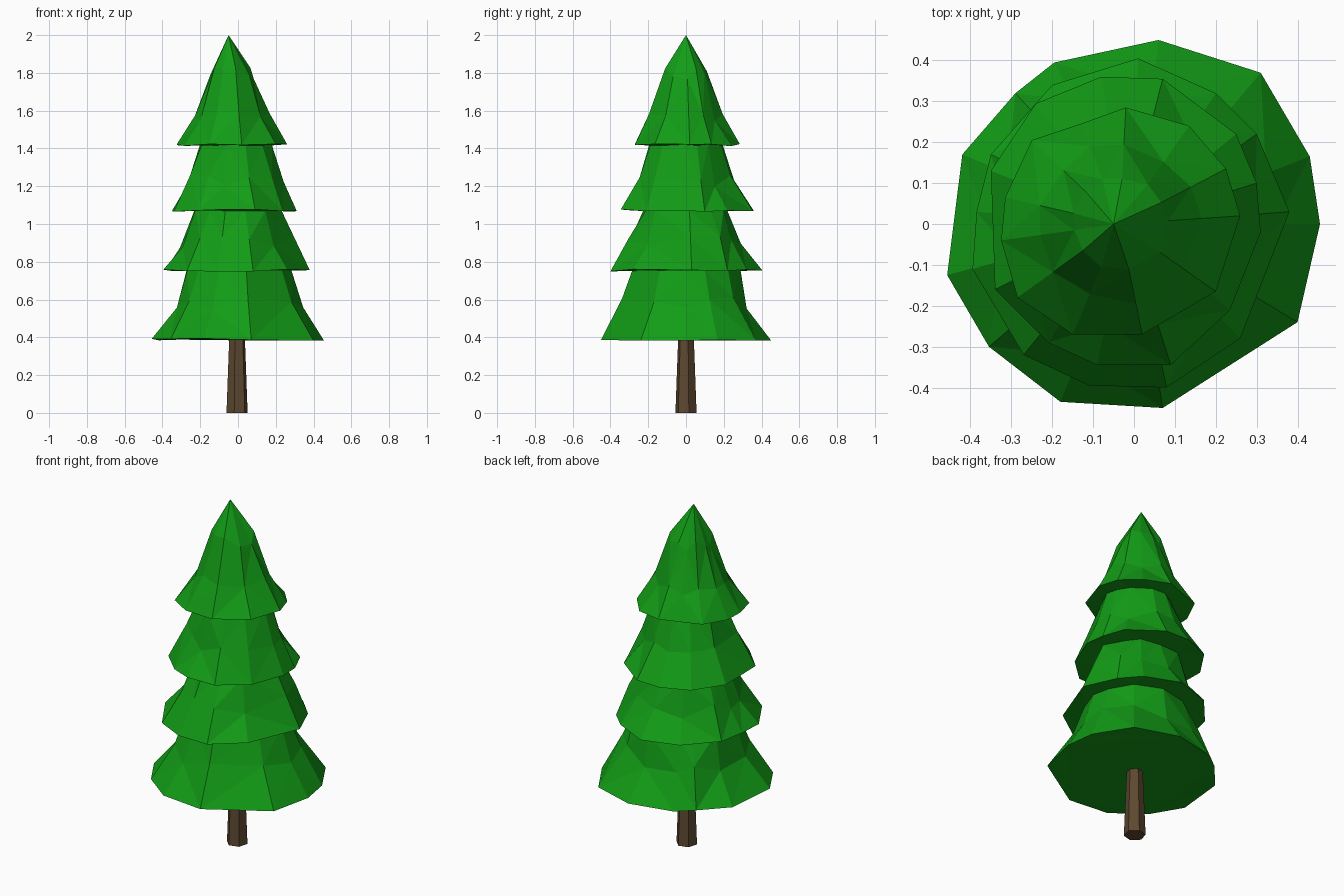
import bpy, bmesh, math, random
from mathutils import Vector

if "Cube" in bpy.data.objects:
    bpy.data.objects.remove(bpy.data.objects["Cube"])

random.seed(4)


def material(name, color):
    m = bpy.data.materials.new(name)
    m.diffuse_color = (*color, 1)
    m.use_nodes = True
    m.node_tree.nodes["Principled BSDF"].inputs["Base Color"].default_value = m.diffuse_color
    return m


def finish(name, bm, mat):
    bmesh.ops.recalc_face_normals(bm, faces=bm.faces[:])
    me = bpy.data.meshes.new(name)
    bm.to_mesh(me)
    bm.free()
    ob = bpy.data.objects.new(name, me)
    bpy.context.collection.objects.link(ob)
    me.materials.append(mat)
    return ob


def bridge(bm, a, b):
    n = len(a)
    for i in range(n):
        bm.faces.new((a[i], a[(i + 1) % n], b[(i + 1) % n], b[i]))


# Outline of each skirt's rim, clockwise from the back
rims = [
    [(.06, .45), (.31, .37), (.43, .165), (.455, 0), (.40, -.24), (.07, -.45),
     (-.18, -.435), (-.355, -.30), (-.457, -.125), (-.42, .17), (-.29, .32), (-.195, .395)],
    [(.01, .405), (.20, .32), (.30, .22), (.38, .03), (.26, -.28), (.08, -.40),
     (-.11, -.395), (-.27, -.32), (-.395, -.11), (-.385, .03), (-.35, .17), (-.20, .34)],
    [(.07, .355), (.25, .22), (.30, .1), (.31, -.02), (.235, -.21), (.09, -.345),
     (-.09, -.345), (-.21, -.29), (-.34, -.16), (-.35, .13), (-.24, .295), (-.08, .36)],
    [(-.02, .285), (.135, .24), (.225, .135), (.26, .02), (.2, -.165), (.02, -.27),
     (-.15, -.27), (-.285, -.18), (-.325, -.04), (-.315, .065), (-.25, .205), (-.13, .245)],
]
# Per skirt: centre x, rim height, then (radius, height) of the rings above the rim
tiers = [
    (0, .388, [(.335, .58), (.28, .755)]),
    (-.01, .755, [(.30, .90), (.23, 1.072)]),
    (-.02, 1.072, [(.25, 1.23), (.19, 1.418)]),
    (-.035, 1.418, [(.195, 1.58), (.115, 1.80)]),
]

# Foliage: stacked faceted skirts joined by flat undersides
bm = bmesh.new()
prev = None
for rim, (cx, z, rings) in zip(rims, tiers):
    ring = [bm.verts.new((x, y, z + random.uniform(-.007, .007))) for x, y in rim]
    if prev:
        bridge(bm, prev, ring)
    else:
        bm.faces.new(ring)
    prev = ring
    for k, (r, h) in enumerate(rings):
        jitter = .035 if k == 0 or z > 1.4 else .003
        nxt = []
        for x, y in rim:
            d = Vector((x - cx, y, 0)).normalized() * r * random.uniform(.95, 1.05)
            nxt.append(bm.verts.new((cx + d.x, d.y, h + random.uniform(-jitter, jitter))))
        bridge(bm, prev, nxt)
        prev = nxt
tip = bm.verts.new((-.05, 0, 2))
for i in range(12):
    bm.faces.new((prev[i], prev[(i + 1) % 12], tip))
bmesh.ops.triangulate(bm, faces=bm.faces[:])
finish("foliage", bm, material("needles", (.006, .33, .008)))

# Trunk: tapered six-sided post
bm = bmesh.new()
loops = []
for r, z in ((.058, 0), (.042, .42)):
    loops.append([bm.verts.new((-.005 + r * math.cos(math.radians(15 + 60 * i)),
                                r * math.sin(math.radians(15 + 60 * i)), z)) for i in range(6)])
    bm.faces.new(loops[-1])
bridge(bm, *loops)
finish("trunk", bm, material("bark", (.11, .065, .03)))
